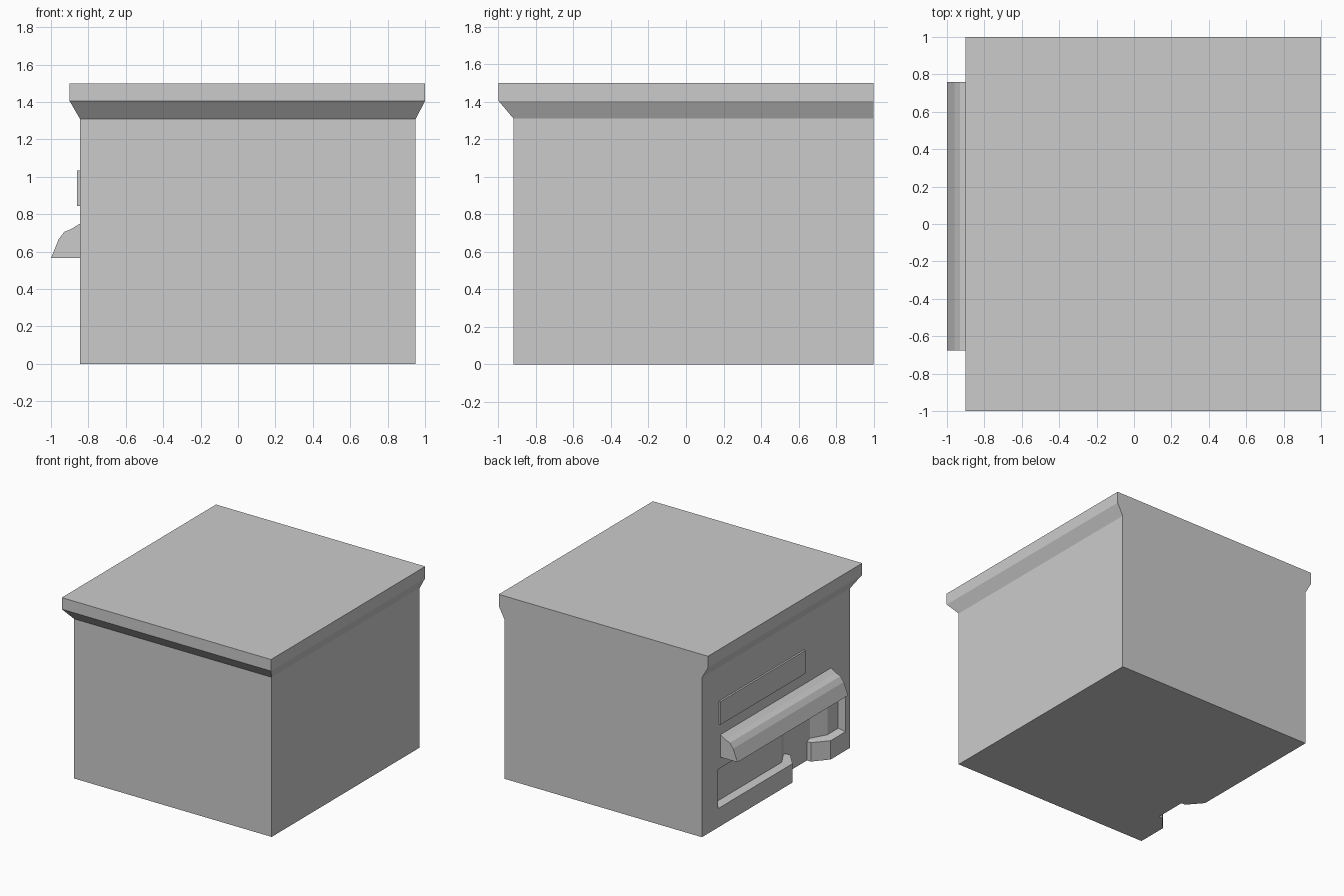
import bpy, bmesh

if "Cube" in bpy.data.objects:
    bpy.data.objects.remove(bpy.data.objects["Cube"])


def loft(name, rings):
    """Closed solid through rings holding equal numbers of points."""
    bm = bmesh.new()
    vs = [[bm.verts.new(p) for p in r] for r in rings]
    n = len(vs[0])
    for a, b in zip(vs, vs[1:]):
        for i in range(n):
            j = (i + 1) % n
            bm.faces.new((a[i], a[j], b[j], b[i]))
    bm.faces.new(vs[0])
    bm.faces.new(vs[-1])
    bmesh.ops.recalc_face_normals(bm, faces=bm.faces)
    me = bpy.data.meshes.new(name)
    bm.to_mesh(me)
    bm.free()
    ob = bpy.data.objects.new(name, me)
    bpy.context.collection.objects.link(ob)
    return ob


def rect(x0, x1, y0, y1, z):
    return [(x0, y0, z), (x1, y0, z), (x1, y1, z), (x0, y1, z)]


# Walls flaring into the cornice, flush at the back
building = loft("building", [
    rect(-0.845, 0.95, -0.92, 1, 0),
    rect(-0.845, 0.95, -0.92, 1, 1.31),
    rect(-0.9, 1, -1, 1, 1.405),
    rect(-0.9, 1, -1, 1, 1.5)])

# Recessed shopfront: angled glass leading in to the door
WALL, GLASS, DOOR = -0.845, -0.78, -0.71
MID = -0.4225  # centre line of the entrance
glass_line = [(-1.1, 0.79), (GLASS, 0.79), (GLASS, -0.127), (DOOR, -0.25),
              (DOOR, 2 * MID + 0.25), (GLASS, 2 * MID + 0.127),
              (GLASS, -0.86), (-1.1, -0.86)]
cutter = loft("shopfront_cutter", [[(x, y, z) for x, y in glass_line] for z in (-0.2, 0.477)])
cutter.hide_render = True
cut = building.modifiers.new("shopfront", "BOOLEAN")
cut.object = cutter
cut.solver = "EXACT"
bpy.context.view_layer.objects.active = building
building.select_set(True)
bpy.ops.object.modifier_apply(modifier=cut.name)
bpy.data.objects.remove(cutter)


# Low walls under the windows, with sills sloping up to the glass
def low_wall(name, end, flip):
    f = (lambda y: 2 * MID - y) if flip else (lambda y: y)
    plan = [(WALL, end, 0.155), (WALL, f(-0.175), 0.155), (-0.745, f(-0.29), 0.155),
            (DOOR, f(-0.29), 0.155), (DOOR, f(-0.25), 0.167),
            (GLASS, f(-0.127), 0.167), (GLASS, end, 0.167)]
    loft(name, [[(x, y, 0) for x, y, z in plan], plan])


low_wall("left_window_base", 0.79, False)
low_wall("right_window_base", -0.86, True)

# Awning
profile = [(WALL, 0.75), (-0.89, 0.722), (-0.93, 0.705), (-0.96, 0.665),
           (-1.0, 0.565), (WALL, 0.565)]
loft("awning", [[(x, y, z) for x, z in profile] for y in (-0.675, 0.76)])

# Blank sign board
loft("sign_board", [rect(-0.86, WALL, -0.32, 0.78, z) for z in (0.843, 1.033)])
